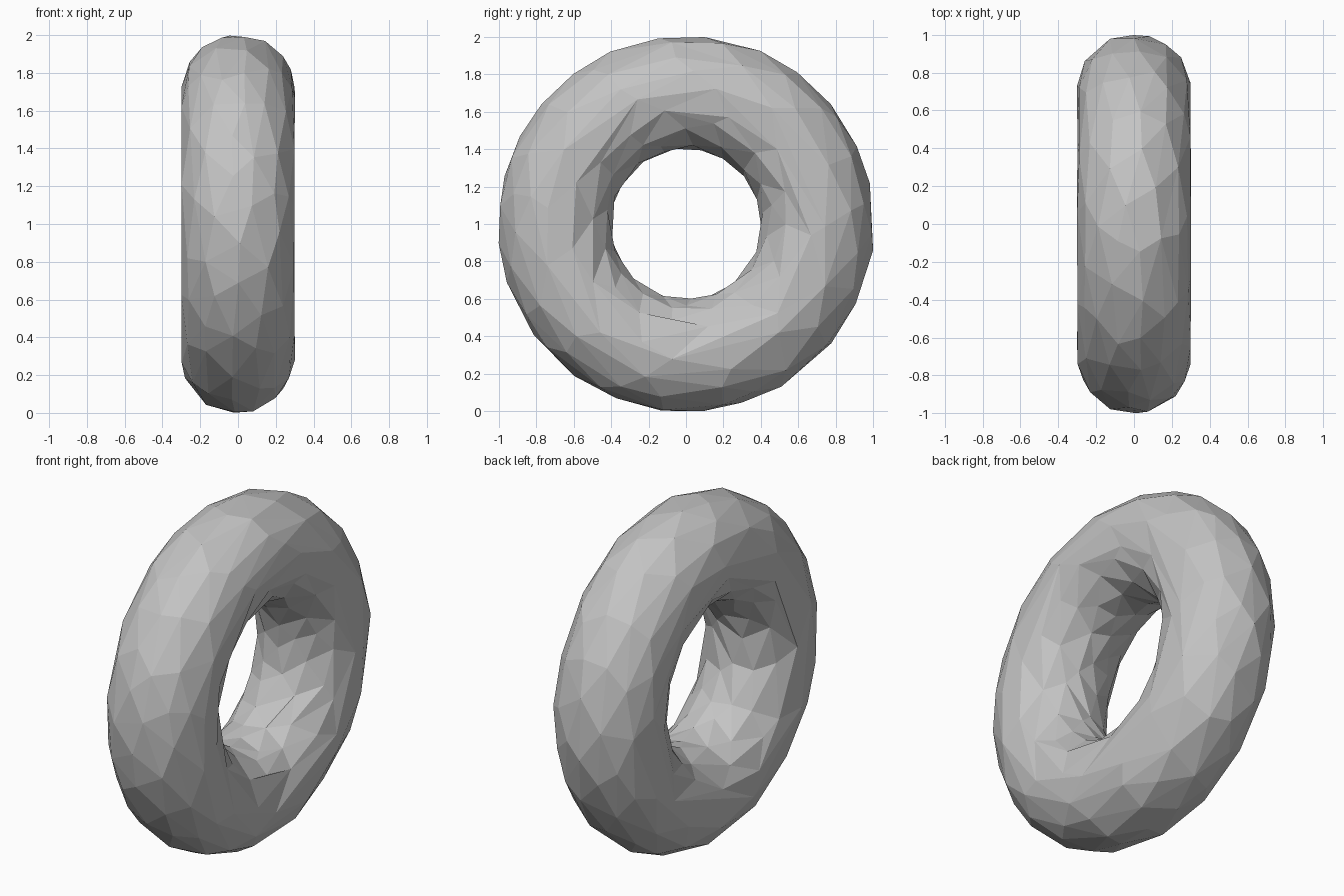
import bpy, bmesh, math, random

if "Cube" in bpy.data.objects:
    bpy.data.objects.remove(bpy.data.objects["Cube"])

random.seed(4)
MAJOR, MINOR = 0.7, 0.3      # ring radius and tube radius
RING, TUBE = 64, 32          # fine grid before facet reduction

# Plain grey surface
grey = bpy.data.materials.new("plain grey")
grey.diffuse_color = (0.55, 0.55, 0.55, 1)
grey.use_nodes = True
grey.node_tree.nodes["Principled BSDF"].inputs["Base Color"].default_value = grey.diffuse_color

# Ring: torus around the x axis, slightly jittered along its own surface
bm = bmesh.new()
grid = []
for i in range(RING):
    row = []
    for j in range(TUBE):
        a = 2 * math.pi * (i + random.uniform(-0.25, 0.25)) / RING
        b = 2 * math.pi * (j + random.uniform(-0.25, 0.25)) / TUBE
        r = MAJOR + MINOR * math.cos(b)
        row.append(bm.verts.new((MINOR * math.sin(b), r * math.cos(a), 1 + r * math.sin(a))))
    grid.append(row)
for i in range(RING):
    for j in range(TUBE):
        i2, j2 = (i + 1) % RING, (j + 1) % TUBE
        bm.faces.new((grid[i][j], grid[i2][j], grid[i2][j2], grid[i][j2]))
bmesh.ops.recalc_face_normals(bm, faces=bm.faces)
bmesh.ops.triangulate(bm, faces=bm.faces)

mesh = bpy.data.meshes.new("ring")
bm.to_mesh(mesh)
bm.free()
mesh.materials.append(grey)
ring = bpy.data.objects.new("ring", mesh)
bpy.context.collection.objects.link(ring)

# Irregular flat facets
facets = ring.modifiers.new("facets", 'DECIMATE')
facets.ratio = 480 / (RING * TUBE * 2)
